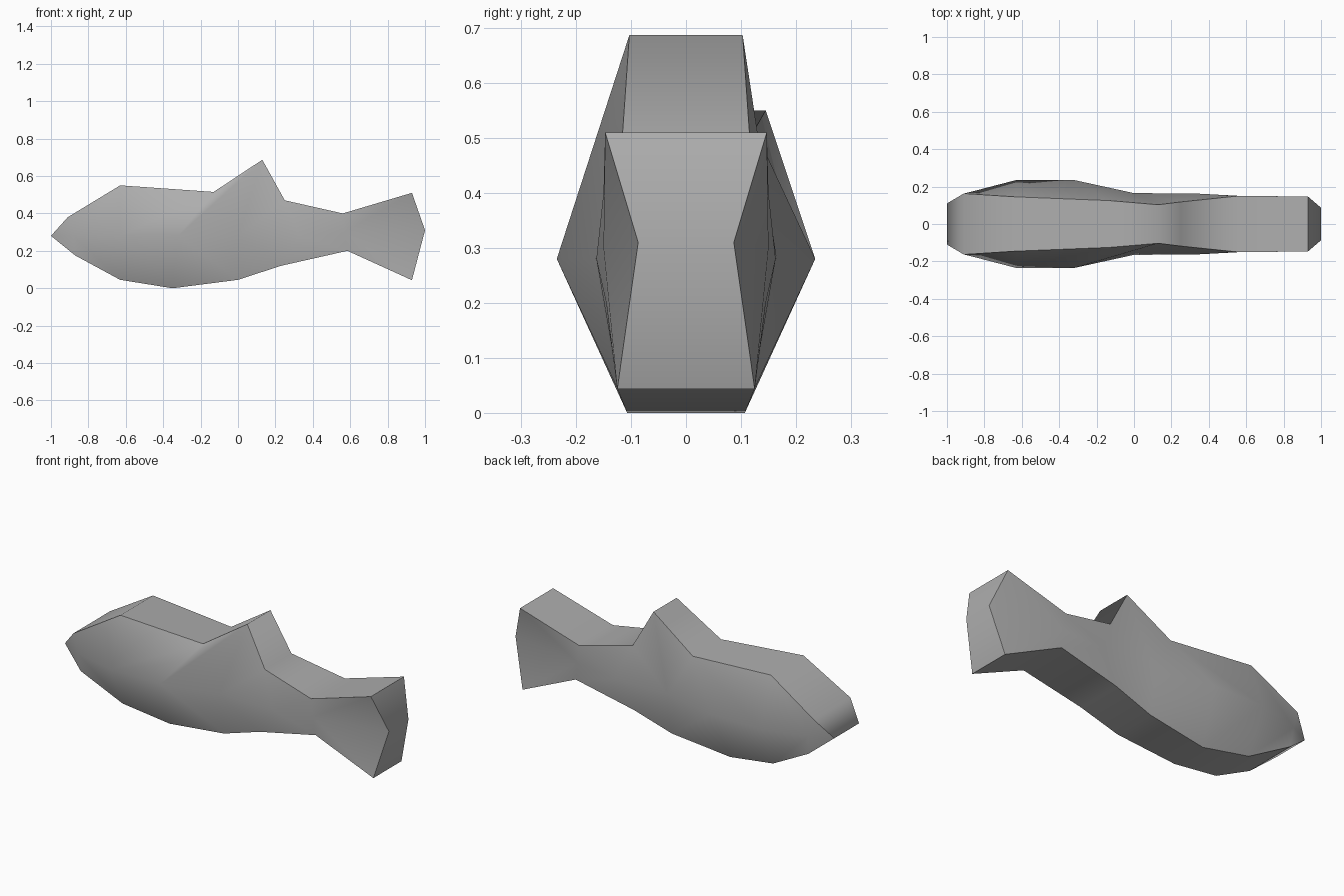
import bpy
import bmesh

cube = bpy.data.objects.get("Cube")
if cube:
    bpy.data.objects.remove(cube)

# Plain grey skin
grey = bpy.data.materials.new("grey")
grey.use_nodes = True
colour = (0.42, 0.42, 0.42, 1)
grey.diffuse_color = colour
grey.node_tree.nodes["Principled BSDF"].inputs["Base Color"].default_value = colour

# Lengthwise lines from head to tail: (x, height, half width)
nose = (-1, .28, .11)
back = [(-.91, .38, .163), (-.63, .55, .145), (-.13, .515, .125), (.13, .687, .103),
        (.25, .47, .118), (.56, .40, .15), (.93, .51, .147)]
flank = [(-.88, .28, .17), (-.63, .28, .235), (-.32, .28, .235), (0, .28, .165),
         (.33, .28, .163), (.57, .30, .15), (1, .31, .087)]
belly = [(-.87, .175, .155), (-.63, .045, .125), (-.35, 0, .107), (0, .045, .125),
         (.23, .12, .135), (.585, .20, .145), (.93, .043, .125)]

bm = bmesh.new()


def line(points, side):
    return [bm.verts.new((x, side * w, z)) for x, z, w in points]


rows = {}
for side in (-1, 1):
    rows[side] = [line(p, side) for p in ([nose], back, flank, belly)]
    (tip,), top, mid, low = rows[side]

    # Side of the head and body
    bm.faces.new((tip, top[0], mid[0]))
    bm.faces.new((tip, mid[0], low[0]))
    for i in range(len(mid) - 1):
        j = i + 1
        if side > 0 and i == 2:
            # The fin root folds the other way on the left flank
            bm.faces.new((top[i], top[j], mid[j]))
            bm.faces.new((top[i], mid[j], mid[i]))
        else:
            bm.faces.new((top[i], top[j], mid[i]))
            bm.faces.new((top[j], mid[j], mid[i]))
        bm.faces.new((low[i], low[j], mid[i]))
        bm.faces.new((low[j], mid[j], mid[i]))

# Back with fin, belly and tail end
(tip_r,), top_r, mid_r, low_r = rows[-1]
(tip_l,), top_l, mid_l, low_l = rows[1]
right = [tip_r] + top_r + [mid_r[-1]] + low_r[::-1] + [tip_r]
left = [tip_l] + top_l + [mid_l[-1]] + low_l[::-1] + [tip_l]
strip = [bm.faces.new((right[i], right[i + 1], left[i + 1], left[i]))
         for i in range(len(right) - 1)]
bmesh.ops.recalc_face_normals(bm, faces=bm.faces)

# Smooth skin, with sharp rims around both flanks and at the tail tips
strip_set = set(strip)
for face in bm.faces:
    face.smooth = True
for edge in bm.edges:
    on_strip = sum(f in strip_set for f in edge.link_faces)
    at_tail_tip = on_strip == 2 and all(v in (top_r[-1], top_l[-1], low_r[-1], low_l[-1])
                                        for v in edge.verts)
    edge.smooth = not (on_strip == 1 or at_tail_tip)

mesh = bpy.data.meshes.new("fish_body")
bm.to_mesh(mesh)
bm.free()
mesh.materials.append(grey)
fish = bpy.data.objects.new("fish_body", mesh)
bpy.context.scene.collection.objects.link(fish)
